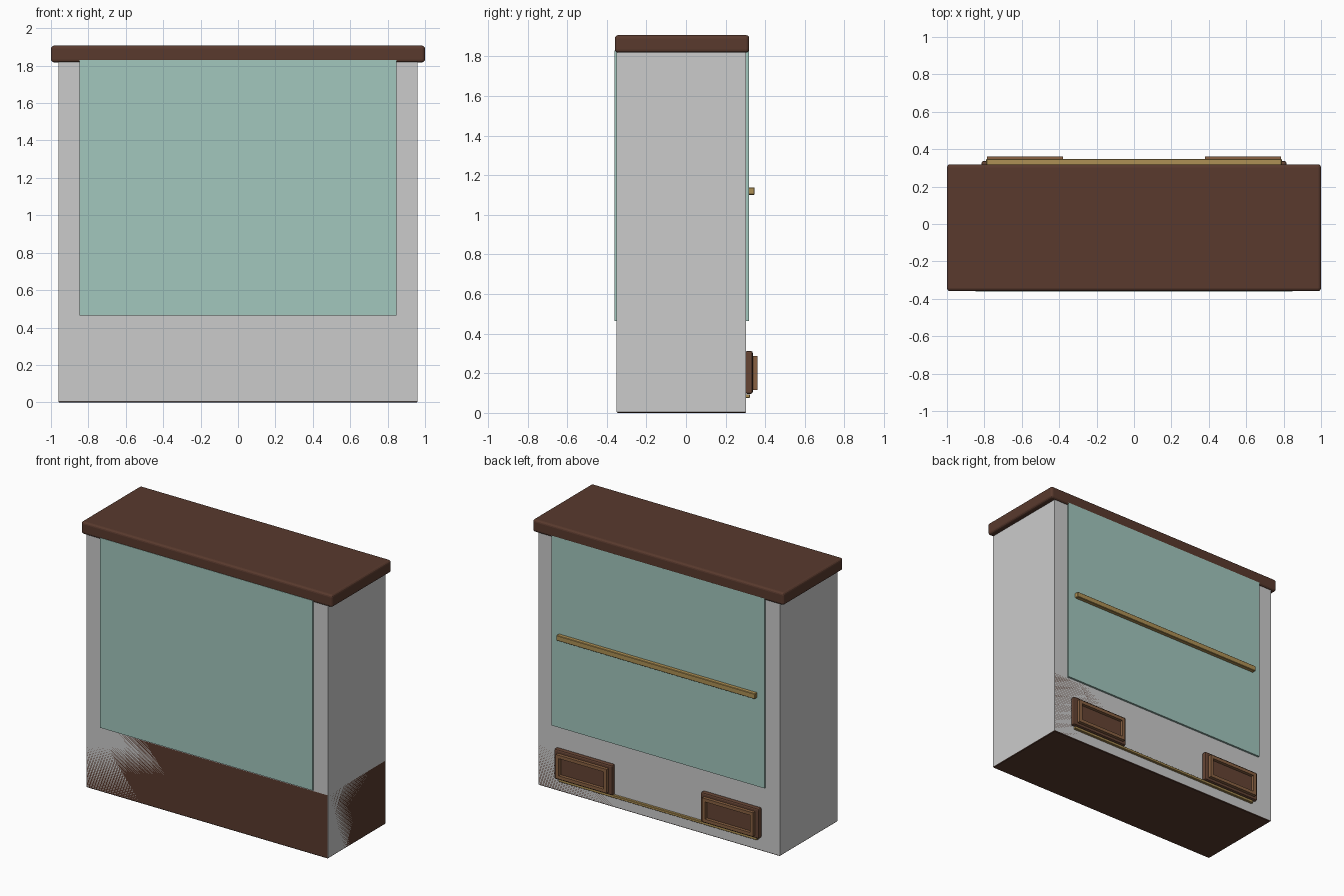
import bpy, bmesh

if "Cube" in bpy.data.objects:
    bpy.data.objects.remove(bpy.data.objects["Cube"])


def material(name, rgb):
    m = bpy.data.materials.new(name)
    m.diffuse_color = (*rgb, 1)
    m.use_nodes = True
    m.node_tree.nodes["Principled BSDF"].inputs["Base Color"].default_value = m.diffuse_color
    return m


DARK = material("dark_wood", (0.10, 0.042, 0.027))
PANEL = material("panel_wood", (0.13, 0.058, 0.034))
TRIM = material("trim_wood", (0.25, 0.12, 0.055))
BRASS = material("brass", (0.42, 0.28, 0.09))
GLASS = material("green_glass", (0.36, 0.57, 0.51))


def finish(name, bm, mat=None, bevel=0, segments=2):
    bmesh.ops.recalc_face_normals(bm, faces=bm.faces)
    me = bpy.data.meshes.new(name)
    bm.to_mesh(me)
    bm.free()
    ob = bpy.data.objects.new(name, me)
    bpy.context.collection.objects.link(ob)
    if mat:
        me.materials.append(mat)
    if bevel:
        mod = ob.modifiers.new("Bevel", 'BEVEL')
        mod.width = bevel
        mod.segments = segments
    return ob


def add_box(bm, x, y, z):
    verts = bmesh.ops.create_cube(bm, size=1)["verts"]
    for v in verts:
        v.co = [(lo + hi) / 2 + c * (hi - lo) for c, (lo, hi) in zip(v.co, (x, y, z))]


def box(name, x, y, z, mat=None, bevel=0, segments=2):
    bm = bmesh.new()
    add_box(bm, x, y, z)
    return finish(name, bm, mat, bevel, segments)


# cabinet body, wooden plinth and overhanging top
box("cabinet_body", (-0.96, 0.96), (-0.35, 0.304), (0.005, 1.83))
box("wooden_base", (-0.96, 0.96), (-0.35, 0.304), (0, 0.46), DARK, 0.004, 1)
box("counter_top", (-1, 1), (-0.359, 0.319), (1.818, 1.907), DARK, 0.016, 3)

# glass panes front and back
box("front_glass", (-0.847, 0.847), (-0.36, -0.345), (0.464, 1.83), GLASS)
box("back_glass", (-0.847, 0.847), (0.3, 0.318), (0.464, 1.83), GLASS)

# brass rail across the back and kick strip low down
box("back_rail", (-0.79, 0.79), (0.316, 0.347), (1.101, 1.139), BRASS, 0.003, 1)
box("kick_strip", (-0.79, 0.79), (0.30, 0.322), (0.076, 0.094), BRASS, 0.002, 1)

# pair of drawer fronts with raised mouldings
for side, s in (("left", -1), ("right", 1)):
    def span(a, b):
        return tuple(sorted((s * a, s * b)))
    box(side + "_drawer", span(0.352, 0.815), (0.30, 0.337), (0.096, 0.313), PANEL, 0.01, 2)
    w = 0.024
    bm = bmesh.new()
    for x in ((0.38, 0.38 + w), (0.785 - w, 0.785)):
        add_box(bm, span(*x), (0.333, 0.36), (0.116, 0.288))
    for z in ((0.116, 0.116 + w), (0.288 - w, 0.288)):
        add_box(bm, span(0.38 + w, 0.785 - w), (0.333, 0.36), z)
    finish(side + "_drawer_moulding", bm, TRIM)
